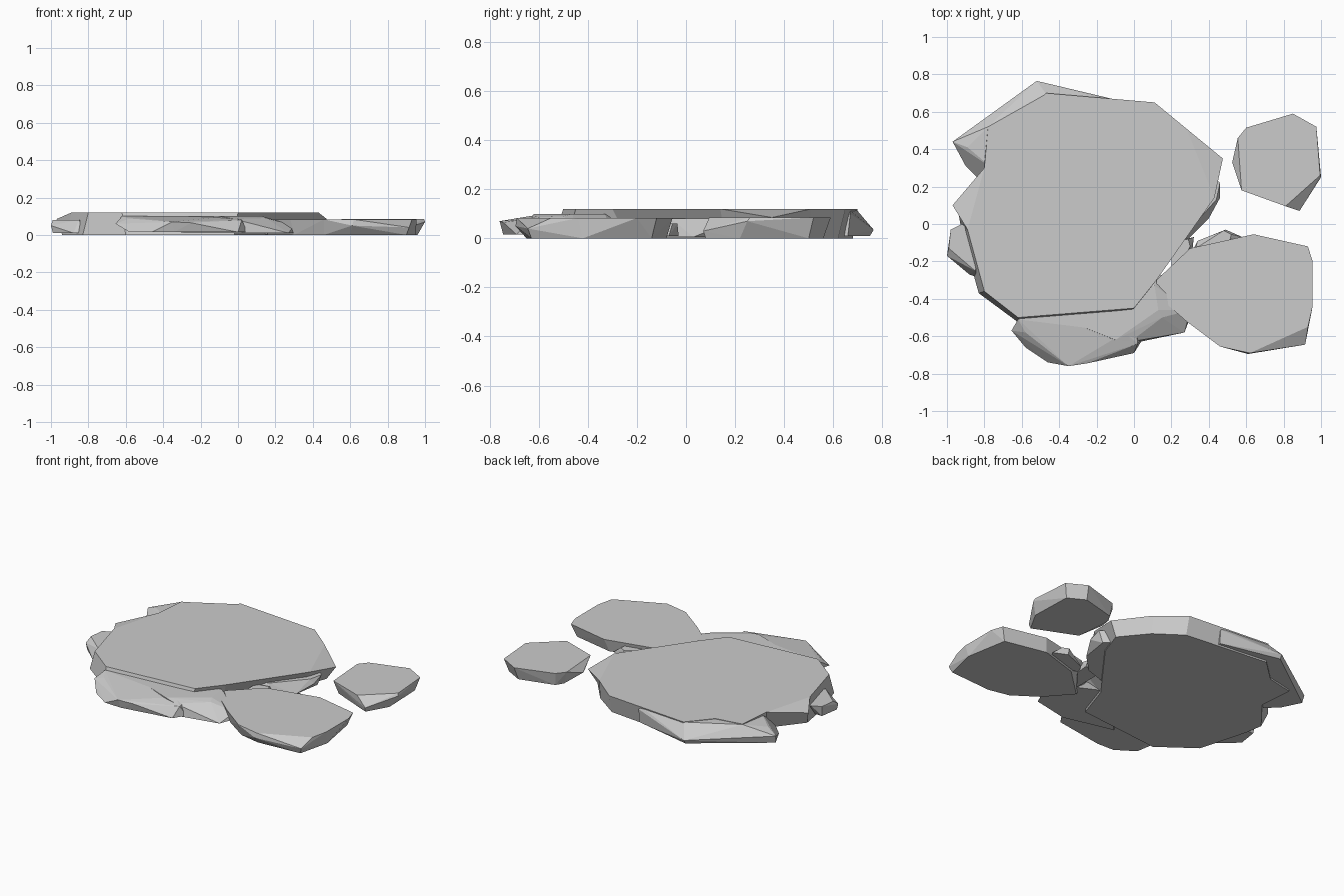
import bpy, bmesh


def finish(name, bm):
    bmesh.ops.recalc_face_normals(bm, faces=bm.faces)
    me = bpy.data.meshes.new(name)
    bm.to_mesh(me)
    bm.free()
    ob = bpy.data.objects.new(name, me)
    bpy.context.collection.objects.link(ob)
    return ob


def chipped_slab(name, top_z, top, bottom_z, bottom, chips=()):
    """Convex stone: flat top outline, flat bottom outline, extra corner points."""
    bm = bmesh.new()
    pts = [(x, y, top_z) for x, y in top] + [(x, y, bottom_z) for x, y in bottom]
    for p in pts + list(chips):
        bm.verts.new(p)
    r = bmesh.ops.convex_hull(bm, input=bm.verts)
    junk = {g for g in r["geom_interior"] + r["geom_unused"]
            if isinstance(g, bmesh.types.BMVert)}
    bmesh.ops.delete(bm, geom=list(junk), context='VERTS')
    bmesh.ops.dissolve_limit(bm, angle_limit=0.02, verts=bm.verts, edges=bm.edges)
    return finish(name, bm)


def notched_slab(name, top, bottom_z, bottom):
    """Concave stone: matching top and bottom outlines joined by side walls."""
    bm = bmesh.new()
    t = [bm.verts.new(p) for p in top]
    b = [bm.verts.new((x, y, bottom_z)) for x, y in bottom]
    n = len(t)
    bm.faces.new(b)
    for i in range(n):
        j = (i + 1) % n
        bm.faces.new((t[i], t[j], b[j], b[i]))
    # the top stays flat; lowered corners become small sloping facets
    face = bm.faces.new(t)
    low = [i for i in range(n) if top[i][2] < 0.119]
    for i in low:
        f = next(f for f in t[i].link_faces if t[i - 1] in f.verts and t[(i + 1) % n] in f.verts
                 and b[0] not in f.verts and all(v in t for v in f.verts))
        bmesh.ops.connect_verts(bm, verts=[t[i - 1], t[(i + 1) % n]])
    return finish(name, bm)


# large upper slab, undercut along its front right edge
notched_slab("main_slab",
    [(-.47, .70, .12), (.11, .65, .12), (.28, .51, .12), (.475, .35, .085),
     (.43, .14, .12), (.12, -.30, .12), (0, -.45, .12), (-.62, -.50, .12),
     (-.80, -.36, .12), (-.89, -.03, .12), (-.97, .10, .085), (-.80, .30, .12),
     (-.78, .52, .12), (-.60, .55, .12)],
    0,
    [(-.47, .68), (.11, .62), (.28, .50), (.42, .33), (.36, .16), (.06, -.24),
     (-.02, -.48), (-.60, -.54), (-.83, -.37), (-.92, -.05), (-.94, .07),
     (-.78, .27), (-.80, .50), (-.62, .54)])

# sloping slab peeking out at the back left
chipped_slab("back_left_slab", .117,
    [(-.47, .695), (-.60, .55), (-.78, .52), (-.76, .30), (-.14, .665), (-.3, .4)],
    .01, [(-.96, .43), (-.90, .31), (-.83, .24), (-.52, .75), (-.2, .2), (-.12, .66)],
    [(-.97, .44, .06), (-.89, .41, .09), (-.52, .765, .035), (-.12, .67, .1)])

# ledge under the right edge of the main slab
chipped_slab("right_ledge", .08,
    [(.2, .45), (.46, .22), (.44, .13), (.27, -.06), (.1, -.1)],
    .005, [(.2, .45), (.43, .22), (.40, .03), (.28, -.09), (.1, -.15)],
    [(.46, .14, .05)])

# stones along the front edge
chipped_slab("front_ledge", .1,
    [(-.62, -.51), (0, -.46), (-.3, -.4), (-.05, -.58)],
    .015, [(-.58, -.66), (-.46, -.74), (-.34, -.745), (0, -.69), (.05, -.61),
           (-.55, -.45), (0, -.4)],
    [(-.655, -.57, .06), (-.58, -.58, .088), (-.49, -.63, .085),
     (-.35, -.76, .07), (-.25, -.745, .065), (.02, -.64, .08)])
chipped_slab("front_wedge", .1,
    [(-.1, -.62), (.13, -.46), (.11, -.33), (-.2, -.4), (-.4, -.5)],
    .01, [(.03, -.63), (.27, -.58), (.30, -.50), (.2, -.3), (0, -.2), (-.3, -.55)],
    [(.15, -.50, .09), (.16, -.40, .08), (-.02, -.63, .085), (.30, -.46, .05)])

# right slab and the stone tucked behind it
chipped_slab("right_slab", .083,
    [(.30, -.13), (.64, -.055), (.93, -.12), (.955, -.20), (.955, -.44), (.93, -.55),
     (.62, -.69), (.46, -.655), (.28, -.52), (.12, -.38), (.12, -.30)],
    0, [(.36, -.16), (.62, -.08), (.90, -.14), (.95, -.42), (.90, -.63),
        (.60, -.65), (.46, -.62), (.30, -.51), (.16, -.35)],
    [(.915, -.645, .04), (.61, -.695, .05)])
chipped_slab("right_back_chip", .06,
    [(.33, -.13), (.48, -.035), (.52, -.055), (.5, -.15)],
    .01, [(.31, -.15), (.34, -.09), (.49, -.03), (.58, -.07), (.5, -.2)])
chipped_slab("joining_chip", .07,
    [(.2, -.1), (.29, -.08), (.30, -.12), (.2, -.3)],
    .01, [(.2, -.1), (.32, -.07), (.31, -.16), (.2, -.3)])

# separate small stepping stone
chipped_slab("small_slab", .085,
    [(.555, .46), (.60, .515), (.85, .59), (.975, .52), (.995, .26),
     (.81, .095), (.575, .18)],
    0, [(.58, .45), (.61, .50), (.84, .56), (.95, .50), (.96, .22), (.88, .08),
        (.60, .20)],
    [(.525, .33, .04), (.885, .07, .03), (1.0, .25, .07)])

# chip at the left edge
chipped_slab("left_chip", .08,
    [(-.98, -.03), (-.92, .0), (-.85, -.25), (-.99, -.13), (-.8, -.1)],
    .01, [(-.99, -.17), (-.88, -.27), (-.82, -.29), (-.97, -.04), (-.8, -.05)],
    [(-1.0, -.17, .05)])
